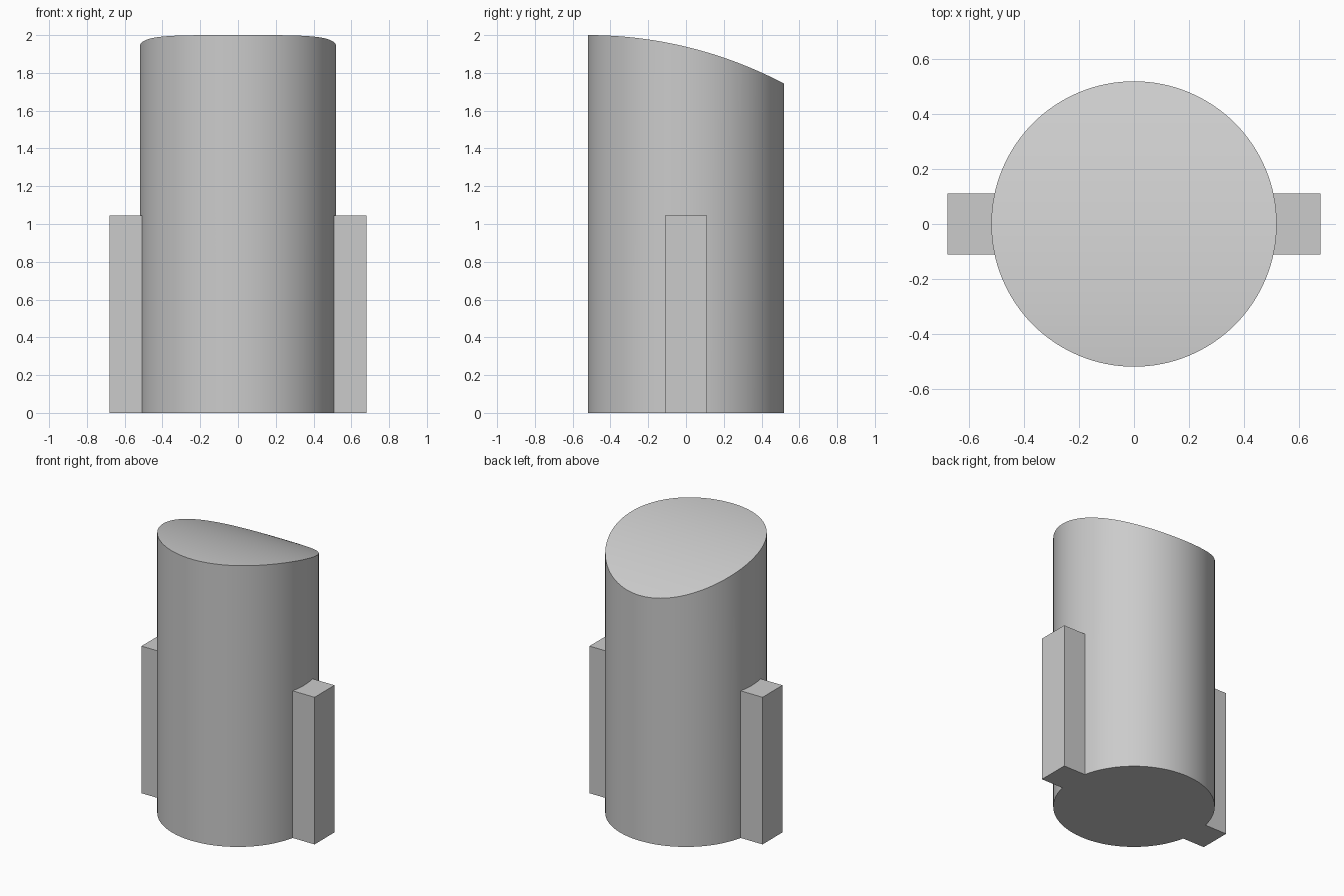
import bpy, bmesh, math

cube = bpy.data.objects.get("Cube")
if cube:
    bpy.data.objects.remove(cube, do_unlink=True)

RADIUS, HEIGHT, SIDES = 0.52, 2.0, 128
CROWN = 2.23  # radius of the arc that curves the top downwards to the back

grey = bpy.data.materials.new("plain grey")
grey.use_nodes = True
color = (0.6, 0.6, 0.6, 1)
grey.diffuse_color = color
grey.node_tree.nodes["Principled BSDF"].inputs["Base Color"].default_value = color


def add_object(name, bm):
    bmesh.ops.recalc_face_normals(bm, faces=bm.faces)
    mesh = bpy.data.meshes.new(name)
    bm.to_mesh(mesh)
    bm.free()
    mesh.materials.append(grey)
    obj = bpy.data.objects.new(name, mesh)
    bpy.context.collection.objects.link(obj)
    return obj


def top_height(y):
    return HEIGHT - CROWN + math.sqrt(CROWN ** 2 - (y + RADIUS) ** 2)


# Round pin body, walls following the curved top
bm = bmesh.new()
bottom, top = [], []
for i in range(SIDES):
    a = 2 * math.pi * i / SIDES
    x, y = RADIUS * math.sin(a), -RADIUS * math.cos(a)
    bottom.append(bm.verts.new((x, y, 0)))
    top.append(bm.verts.new((x, y, top_height(y))))
for i in range(SIDES):
    j = (i + 1) % SIDES
    bm.faces.new((bottom[i], bottom[j], top[j], top[i]))
bm.faces.new(bottom)

# Curved top made of strips running from side to side
for i in range(SIDES // 2):
    strip = [top[i], top[i + 1], top[-i - 1], top[-i]]
    bm.faces.new(list(dict.fromkeys(strip)))
body = add_object("pin_body", bm)

bpy.ops.object.select_all(action="DESELECT")
body.select_set(True)
bpy.context.view_layer.objects.active = body
bpy.ops.object.shade_smooth_by_angle(angle=math.radians(30))

# Rectangular key on each side
INNER, OUTER, HALF_WIDTH, KEY_HEIGHT = 0.505, 0.68, 0.112, 1.045
for name, side in (("left_key", 1), ("right_key", -1)):
    bm = bmesh.new()
    bmesh.ops.create_cube(bm, size=1)
    for v in bm.verts:
        v.co.x = side * (INNER + (v.co.x + 0.5) * (OUTER - INNER))
        v.co.y *= 2 * HALF_WIDTH
        v.co.z = (v.co.z + 0.5) * KEY_HEIGHT
    add_object(name, bm)
